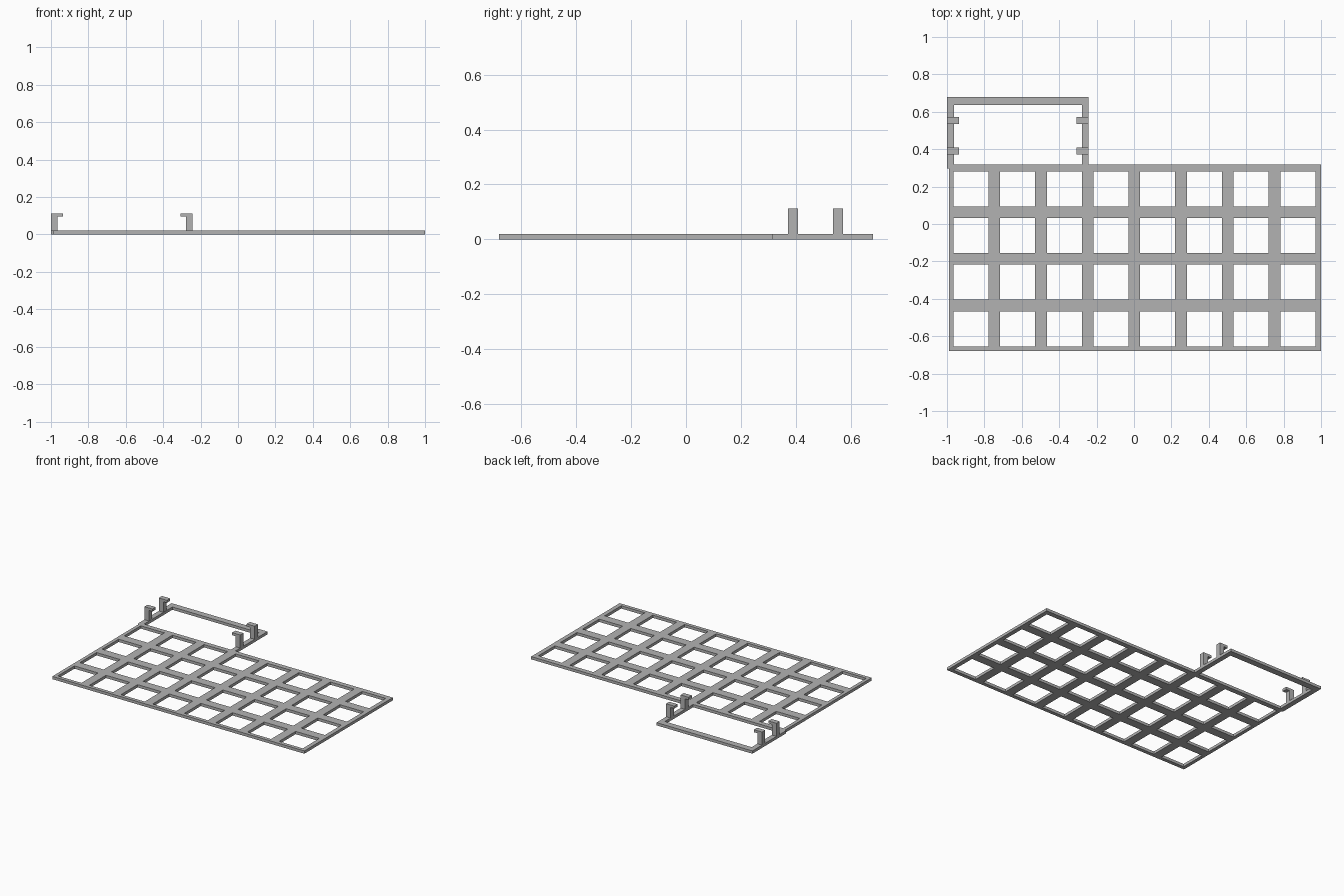
import bpy
import bmesh

cube = bpy.data.objects.get("Cube")
if cube:
    bpy.data.objects.remove(cube, do_unlink=True)

THICK = 0.02

grey = bpy.data.materials.new("plain grey")
grey.use_nodes = True
colour = (0.45, 0.45, 0.45, 1)
grey.diffuse_color = colour
grey.node_tree.nodes["Principled BSDF"].inputs["Base Color"].default_value = colour


def finish(bm, name):
    bmesh.ops.recalc_face_normals(bm, faces=bm.faces)
    mesh = bpy.data.meshes.new(name)
    bm.to_mesh(mesh)
    bm.free()
    mesh.materials.append(grey)
    obj = bpy.data.objects.new(name, mesh)
    bpy.context.collection.objects.link(obj)
    return obj


def extrude(bm, offset):
    geom = bmesh.ops.extrude_face_region(bm, geom=bm.faces[:])["geom"]
    verts = [g for g in geom if isinstance(g, bmesh.types.BMVert)]
    bmesh.ops.translate(bm, vec=offset, verts=verts)


def prism(name, points, offset):
    bm = bmesh.new()
    bm.faces.new([bm.verts.new(p) for p in points])
    extrude(bm, offset)
    return finish(bm, name)


def cuts(low, first, count, high):
    """Grid lines: outer edge, both sides of each opening, outer edge."""
    pitch, opening = 0.2496, 0.187
    lines = [low]
    for i in range(count):
        lines += [first + i * pitch, first + i * pitch + opening]
    return lines + [high]


# Lattice plate: a sheet of cells with the square openings left out
xs = cuts(-0.99, -0.965, 8, 1.0)
ys = cuts(-0.68, -0.654, 4, 0.317)
bm = bmesh.new()
grid = [[bm.verts.new((x, y, 0)) for y in ys] for x in xs]
for i in range(len(xs) - 1):
    for j in range(len(ys) - 1):
        if not (i % 2 and j % 2):
            bm.faces.new((grid[i][j], grid[i + 1][j],
                          grid[i + 1][j + 1], grid[i][j + 1]))
extrude(bm, (0, 0, THICK))
finish(bm, "lattice_plate")

# Rear bracket frame, its right rail lapping the plate's corner
frame = [(-1, 0.298), (-0.99, 0.298), (-0.99, 0.317), (-0.963, 0.317),
         (-0.963, 0.635), (-0.278, 0.635), (-0.278, 0.317),
         (-0.243, 0.317), (-0.243, 0.68), (-1, 0.68)]
prism("rear_frame", [(x, y, 0) for x, y in frame], (0, 0, THICK))

# Hooked clips: posts with lips pointing inward, a pair on each rail
hook = [(0, THICK), (0.036, THICK), (0.036, 0.095), (0.064, 0.095),
        (0.064, 0.113), (0, 0.113)]
for side, edge, inward in (("right", -1, 1), ("left", -0.243, -1)):
    for place, y in (("front", 0.372), ("back", 0.535)):
        prism(f"{side}_{place}_clip",
              [(edge + inward * x, y, z) for x, z in hook], (0, 0.036, 0))
